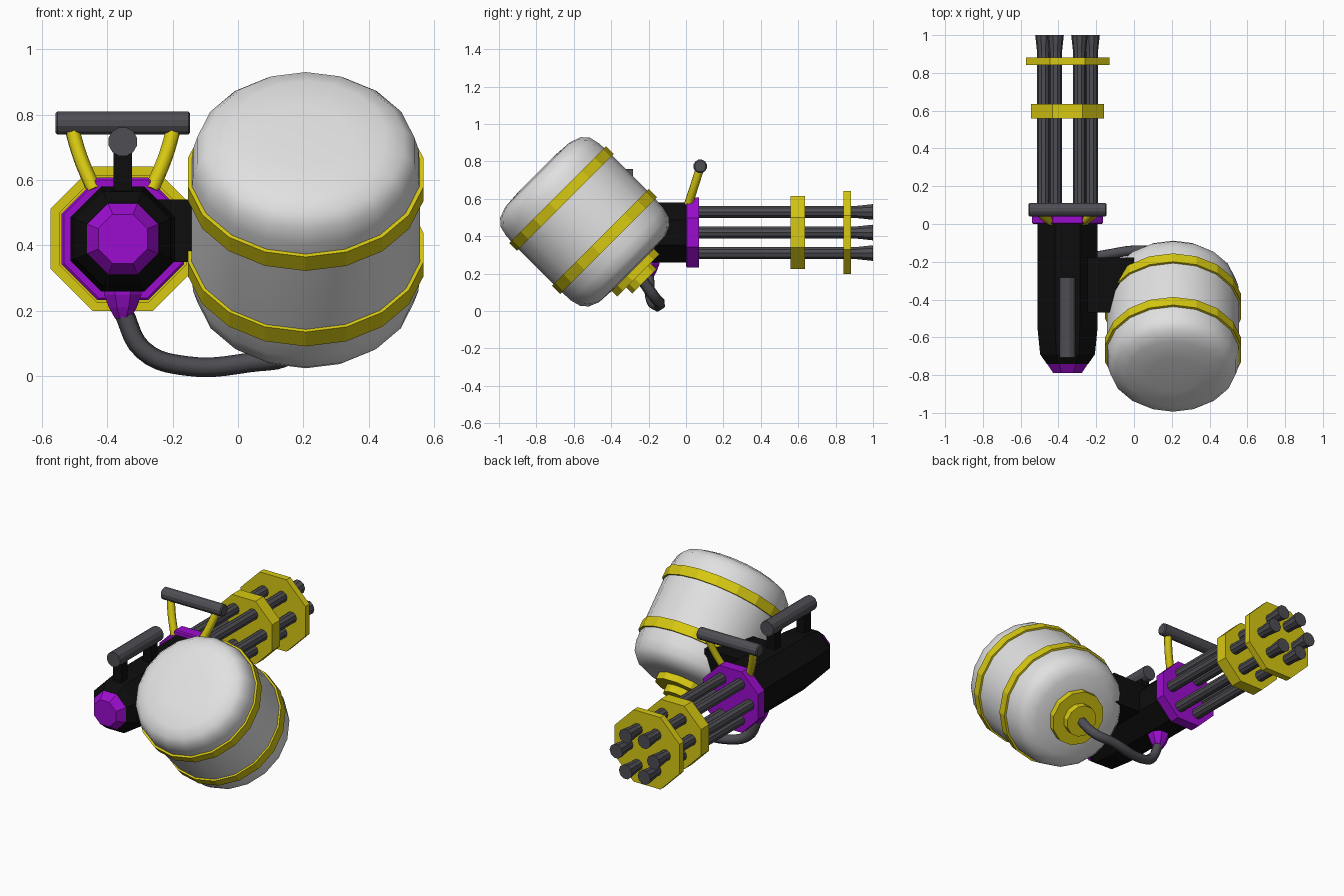
import bpy, bmesh, math
from mathutils import Vector

cube = bpy.data.objects.get("Cube")
if cube:
    bpy.data.objects.remove(cube, do_unlink=True)


def material(name, rgb):
    m = bpy.data.materials.new(name)
    m.use_nodes = True
    m.diffuse_color = (*rgb, 1)
    m.node_tree.nodes["Principled BSDF"].inputs["Base Color"].default_value = (*rgb, 1)
    return m


GOLD = material("gold yellow", (0.68, 0.58, 0.006))
PURPLE = material("purple", (0.33, 0.004, 0.62))
BLACK = material("black", (0.004, 0.004, 0.004))
GREY = material("dark grey", (0.075, 0.075, 0.088))
WHITE = material("off white", (0.75, 0.75, 0.75))


def finish(name, bm, mat, smooth=False):
    bmesh.ops.recalc_face_normals(bm, faces=bm.faces)
    mesh = bpy.data.meshes.new(name)
    bm.to_mesh(mesh)
    bm.free()
    mesh.materials.append(mat)
    obj = bpy.data.objects.new(name, mesh)
    bpy.context.collection.objects.link(obj)
    if smooth:
        bpy.ops.object.select_all(action='DESELECT')
        obj.select_set(True)
        bpy.context.view_layer.objects.active = obj
        bpy.ops.object.shade_smooth_by_angle(angle=math.radians(35))
    return obj


def lathe(name, origin, axis, profile, sides, mat, turn=0.0, smooth=False):
    """Turned solid: profile is (distance along axis, radius) pairs."""
    axis = Vector(axis).normalized()
    e1 = Vector((0, 0, 1)) if abs(axis.x) > 0.9 else Vector((1, 0, 0))
    e2 = axis.cross(e1)
    bm = bmesh.new()
    rings = []
    for d, r in profile:
        ring = []
        for i in range(sides):
            a = math.radians(turn) + math.tau * i / sides
            ring.append(bm.verts.new(Vector(origin) + axis * d
                                     + (e1 * math.cos(a) + e2 * math.sin(a)) * r))
        rings.append(ring)
    for a, b in zip(rings, rings[1:]):
        for i in range(sides):
            j = (i + 1) % sides
            bm.faces.new((a[i], a[j], b[j], b[i]))
    bm.faces.new(rings[0])
    bm.faces.new(rings[-1])
    return finish(name, bm, mat, smooth)


def box(name, low, high, mat):
    bm = bmesh.new()
    bmesh.ops.create_cube(bm, size=1)
    for v in bm.verts:
        v.co = [l + (h - l) * (c + 0.5) for l, h, c in zip(low, high, v.co)]
    return finish(name, bm, mat)


def tube(name, points, radius, mat, steps=5):
    curve = bpy.data.curves.new(name, 'CURVE')
    curve.dimensions = '3D'
    curve.bevel_depth = radius
    curve.bevel_resolution = 1
    curve.resolution_u = steps
    curve.use_fill_caps = True
    spline = curve.splines.new('BEZIER')
    spline.bezier_points.add(len(points) - 1)
    for bp, p in zip(spline.bezier_points, points):
        bp.co = p
        bp.handle_left_type = bp.handle_right_type = 'AUTO'
    curve.materials.append(mat)
    obj = bpy.data.objects.new(name, curve)
    bpy.context.collection.objects.link(obj)
    return obj


# Octagonal parts along the gun axis
CX, CZ = -0.352, 0.42
GUN = (CX, 0, CZ)
Y = (0, 1, 0)


def octagon(name, profile, mat):
    k = 1 / math.cos(math.pi / 8)
    return lathe(name, GUN, Y, [(d, r * k) for d, r in profile], 8, mat, 22.5)


octagon("body", [(-0.74, 0.11), (-0.69, 0.145), (-0.54, 0.16), (0.01, 0.16)], BLACK)
octagon("rear_cap", [(-0.79, 0.075), (-0.735, 0.112)], PURPLE)
octagon("flange", [(0, 0.18), (0.006, 0.187), (0.07, 0.187)], PURPLE)
octagon("barrel_clamp", [(0.558, 0.194), (0.635, 0.194)], GOLD)
octagon("muzzle_plate", [(0.842, 0.221), (0.882, 0.221)], GOLD)

# Six barrels with flared muzzles
for i in range(6):
    a = math.tau * i / 6
    centre = (CX + 0.127 * math.cos(a), 0, CZ + 0.127 * math.sin(a))
    lathe(f"barrel_{i + 1}", centre, Y,
          [(0.05, 0.034), (0.91, 0.034), (1.0, 0.044)], 10, GREY)

# Rear carry handle on two posts
lathe("rear_handle", (CX, 0, 0.717), Y, [(-0.707, 0.045), (-0.283, 0.045)], 12, GREY, 15)
for name, y in (("front", -0.64), ("back", -0.35)):
    box(f"{name}_handle_post", (CX - 0.028, y - 0.03, 0.56),
        (CX + 0.028, y + 0.03, 0.7), BLACK)

# Cross grip with two bent struts
lathe("cross_grip", (CX, 0.076, 0.774), (1, 0, 0),
      [(-0.206, 0.03), (-0.2, 0.037), (0.2, 0.037), (0.206, 0.03)], 12, GREY, 15)
for name, s in (("left", 1), ("right", -1)):
    tube(f"{name}_grip_strut", [(CX + s * 0.158, 0.075, 0.765),
                                (CX + s * 0.13, 0.045, 0.67),
                                (CX + s * 0.088, 0.012, 0.57)], 0.023, GOLD, 4)

# Tilted tank, its bands and outlet; distances run up the tank axis
TILT = (0, -1, 1)
FOOT = Vector((0.207, -0.032, -0.032))


def tank_part(name, profile, mat, sides=18, smooth=False):
    return lathe(name, FOOT, TILT, profile, sides, mat, 180 / sides, smooth)


tank_part("tank", [(0.355, 0.13), (0.362, 0.25), (0.385, 0.305), (0.42, 0.335),
                   (0.475, 0.35), (0.57, 0.354), (0.9, 0.354), (0.965, 0.35),
                   (1.02, 0.337), (1.055, 0.305), (1.077, 0.245), (1.085, 0.13)],
          WHITE, smooth=True)
tank_part("lower_band", [(0.54, 0.365), (0.602, 0.365)], GOLD)
tank_part("upper_band", [(0.866, 0.365), (0.926, 0.365)], GOLD)
tank_part("outlet_plate", [(0.315, 0.165), (0.365, 0.165)], GOLD, 12)
tank_part("outlet_collar", [(0.27, 0.095), (0.32, 0.095)], GOLD, 12)

# Bracket joining the tank to the body
box("tank_bracket", (-0.25, -0.468, 0.35), (0.0, -0.178, 0.54), BLACK)

# Feed hose and its socket under the body
tube("feed_hose", [(0.207, -0.24, 0.175), (0.16, -0.165, 0.07), (0.04, -0.14, 0.043),
                   (-0.16, -0.165, 0.032), (-0.29, -0.19, 0.08),
                   (CX, -0.2, 0.2)], 0.03, GREY)
lathe("hose_socket", (CX, -0.2, 0), (0, 0, 1),
      [(0.176, 0.025), (0.21, 0.046), (0.25, 0.062), (0.28, 0.062)], 8, PURPLE, 22.5)
